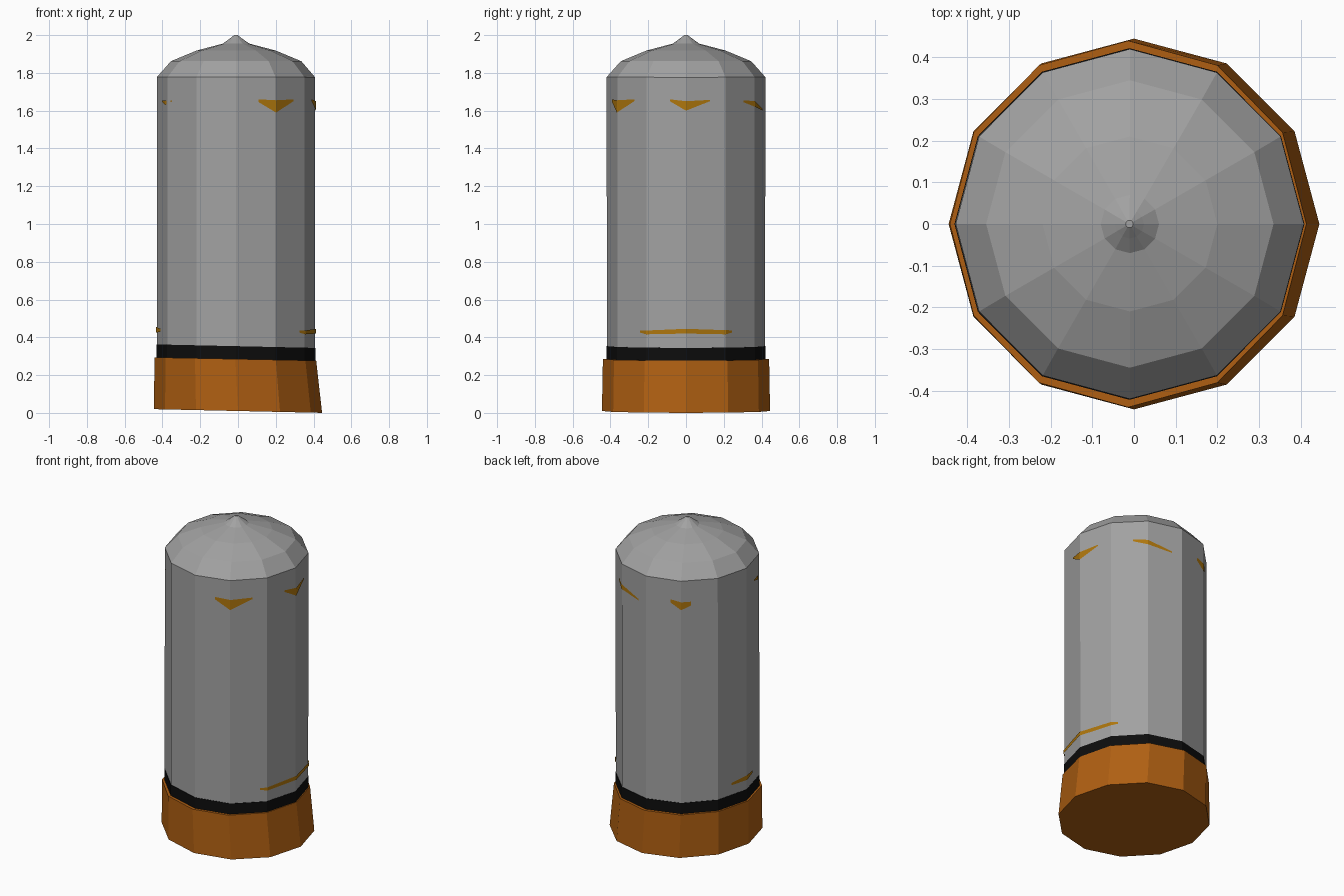
import bpy
import bmesh
from math import sin, cos, radians

SIDES = 12

default = bpy.data.objects.get("Cube")
if default:
    bpy.data.objects.remove(default, do_unlink=True)


def material(name, rgb):
    m = bpy.data.materials.new(name)
    m.use_nodes = True
    m.diffuse_color = (*rgb, 1)
    m.node_tree.nodes["Principled BSDF"].inputs["Base Color"].default_value = (*rgb, 1)
    return m


grey = material("grey", (0.36, 0.36, 0.36))
orange = material("burnt orange", (0.43, 0.115, 0.006))
black = material("black", (0.004, 0.004, 0.004))
gold = material("dark gold", (0.42, 0.18, 0.004))


def finish(bm, name, mat):
    mesh = bpy.data.meshes.new(name)
    bm.to_mesh(mesh)
    bm.free()
    mesh.materials.append(mat)
    obj = bpy.data.objects.new(name, mesh)
    bpy.context.collection.objects.link(obj)
    return obj


def loft(name, mat, rings):
    """Faceted tube with closed ends; ring = centre x, radius x, radius y, z, tilt."""
    bm = bmesh.new()
    loops = []
    for cx, rx, ry, z, tilt in rings:
        loop = []
        for i in range(SIDES):
            a = radians(360 * i / SIDES)
            x = cx + rx * cos(a)
            loop.append(bm.verts.new((x, ry * sin(a), z + tilt * x)))
        loops.append(loop)
    for low, high in zip(loops, loops[1:]):
        for i in range(SIDES):
            j = (i + 1) % SIDES
            bm.faces.new((low[i], low[j], high[j], high[i]))
    bm.faces.new(loops[0][::-1])
    bm.faces.new(loops[-1])
    return finish(bm, name, mat)


def wall_point(angle, z):
    """Point just outside the faceted wall at the given angle."""
    r = 0.423 * cos(radians(15)) / cos(radians(angle % 30 - 15))
    return (-0.01 + r * cos(radians(angle)), r * sin(radians(angle)), z)


def sliver(name, outline):
    """Thin plate bent round the wall; outline = angle, top z, bottom z."""
    bm = bmesh.new()
    cols = [(bm.verts.new(wall_point(a, lo)), bm.verts.new(wall_point(a, hi)))
            for a, hi, lo in outline]
    for (l0, h0), (l1, h1) in zip(cols, cols[1:]):
        bm.faces.new((l0, l1, h1, h0))
    finish(bm, name, gold)


# Base, dark band and main column
loft("base", orange, [(0, 0.445, 0.445, 0.01, -0.022),
                      (-0.014, 0.428, 0.44, 0.285, -0.02)])
loft("dark_band", black, [(-0.011, 0.42, 0.422, 0.27, -0.022),
                          (-0.011, 0.42, 0.422, 0.353, -0.022)])
loft("column", grey, [(-0.011, 0.418, 0.419, 0.345, -0.022),
                      (-0.01, 0.418, 0.42, 1.778, -0.003)])

# Faceted dome with a small pointed tip
loft("dome", grey, [(-0.01, 0.418, 0.42, 1.778, -0.003),
                    (-0.01, 0.345, 0.345, 1.862, 0),
                    (-0.01, 0.21, 0.21, 1.918, 0),
                    (-0.01, 0.07, 0.07, 1.955, 0),
                    (-0.011, 0.035, 0.035, 1.98, 0),
                    (-0.011, 0.009, 0.009, 2.0, 0)])

# Upper gold slivers
sliver("upper_front_sliver", [(-73, 1.66, 1.645), (-60, 1.655, 1.59), (-42, 1.66, 1.65)])
sliver("upper_left_sliver", [(-12, 1.66, 1.65), (0, 1.65, 1.6), (18, 1.657, 1.65)])
sliver("upper_back_sliver", [(48, 1.655, 1.645), (60, 1.65, 1.62), (81, 1.61, 1.6)])
sliver("upper_rear_sliver", [(111, 1.655, 1.635), (120, 1.645, 1.595), (128, 1.645, 1.62)])
sliver("upper_right_sliver", [(196, 1.655, 1.648), (205, 1.655, 1.63), (215, 1.655, 1.648)])

# Lower gold slivers
sliver("lower_left_sliver", [(-36, 0.435, 0.425), (-30, 0.436, 0.416), (0, 0.445, 0.42),
                             (30, 0.438, 0.416), (36, 0.437, 0.425)])
sliver("lower_right_sliver", [(164, 0.44, 0.425), (180, 0.455, 0.425), (192, 0.445, 0.43)])
